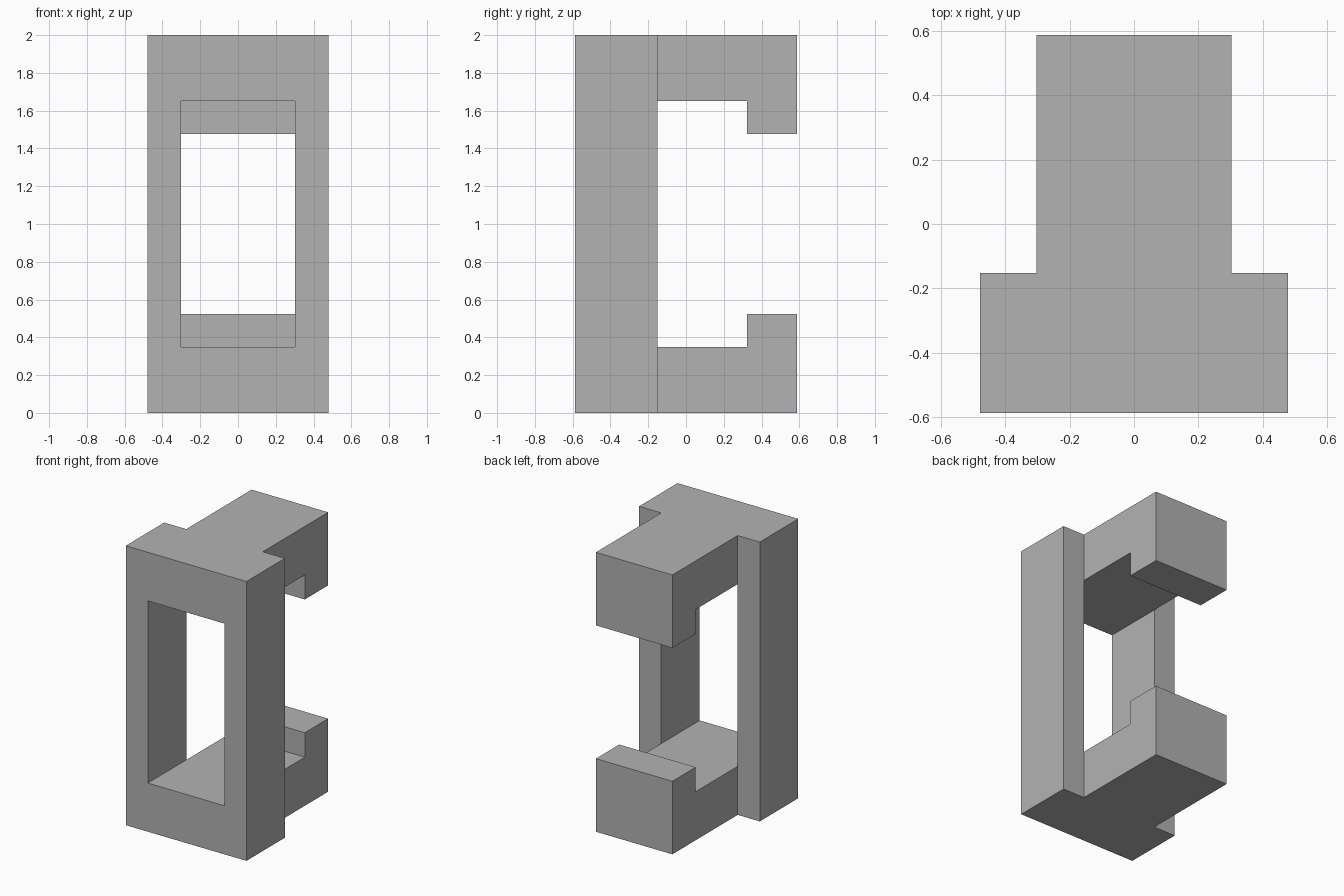
import bpy
import bmesh
from mathutils import Vector

default = bpy.data.objects.get("Cube")
if default:
    bpy.data.objects.remove(default, do_unlink=True)

# Main dimensions
HALF_WIDTH, HALF_OPENING = 0.478, 0.303
FRONT, FRAME_BACK, HOOK_START, BACK = -0.587, -0.152, 0.323, 0.587
HEIGHT, BAR, HOOK_RISE = 2.0, 0.348, 0.175

grey = bpy.data.materials.new("plain grey")
grey.use_nodes = True
colour = (0.448, 0.448, 0.448, 1)
grey.diffuse_color = colour
grey.node_tree.nodes["Principled BSDF"].inputs["Base Color"].default_value = colour

bm = bmesh.new()


def extrude(faces, offset):
    """Extrude faces by an offset, drop the originals and return the moved caps."""
    result = bmesh.ops.extrude_face_region(bm, geom=faces)["geom"]
    verts = [g for g in result if isinstance(g, bmesh.types.BMVert)]
    bmesh.ops.translate(bm, verts=verts, vec=offset)
    return [g for g in result if isinstance(g, bmesh.types.BMFace)]


# Front outline: a three by three grid with the middle left open
xs = (-HALF_WIDTH, -HALF_OPENING, HALF_OPENING, HALF_WIDTH)
zs = (0, BAR, HEIGHT - BAR, HEIGHT)
grid = [[bm.verts.new((x, FRONT, z)) for x in xs] for z in zs]
ring = [bm.faces.new((grid[r][c], grid[r][c + 1], grid[r + 1][c + 1], grid[r + 1][c]))
        for r in range(3) for c in range(3) if (r, c) != (1, 1)]

# Frame depth, keeping the front faces
front_copy = bmesh.ops.duplicate(bm, geom=ring)["geom"]
back = extrude(ring, Vector((0, FRAME_BACK - FRONT, 0)))
bmesh.ops.remove_doubles(bm, verts=bm.verts[:], dist=0.0001)

# Top and bottom arms grow from the middle of each bar, then hook inwards
for upper in (False, True):
    cap = [f for f in back
           if abs(f.calc_center_median().x) < 0.01
           and (f.calc_center_median().z > HEIGHT / 2) == upper]
    cap = extrude(cap, Vector((0, HOOK_START - FRAME_BACK, 0)))
    cap = extrude(cap, Vector((0, BACK - HOOK_START, 0)))
    inward = Vector((0, 0, -1 if upper else 1))
    bm.normal_update()
    inner = [f for e in cap[0].edges for f in e.link_faces
             if f != cap[0]
             and abs(f.calc_center_median().z - (HEIGHT - BAR if upper else BAR)) < 0.001]
    extrude(inner, inward * HOOK_RISE)

# Merge flat regions and tidy the normals
bmesh.ops.recalc_face_normals(bm, faces=bm.faces[:])
bmesh.ops.dissolve_limit(bm, angle_limit=0.01, verts=bm.verts[:], edges=bm.edges[:])

mesh = bpy.data.meshes.new("hooked_frame")
bm.to_mesh(mesh)
bm.free()
mesh.materials.append(grey)
body = bpy.data.objects.new("hooked_frame", mesh)
bpy.context.collection.objects.link(body)
